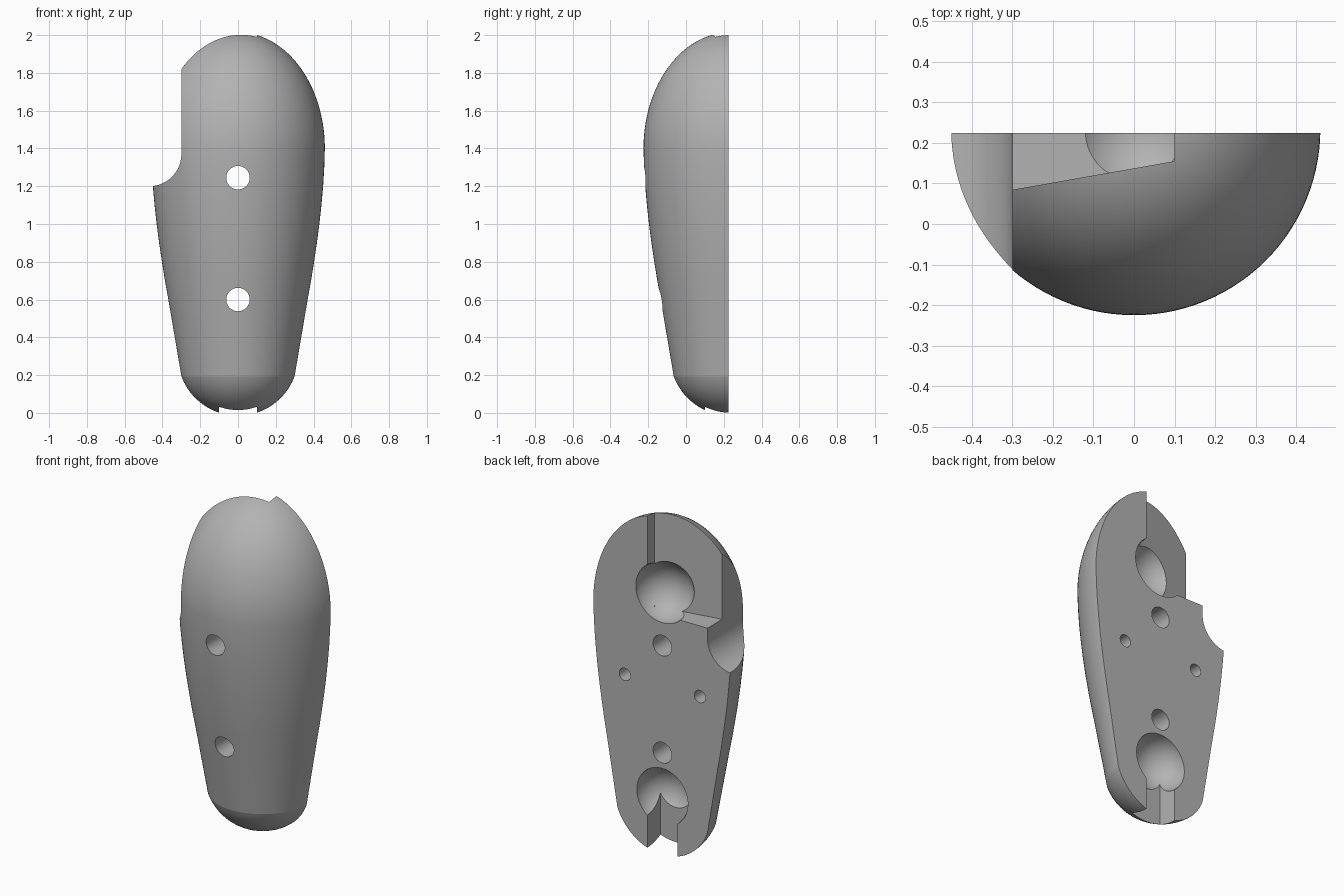
import bpy, bmesh, math
from mathutils import Matrix, Vector

cube = bpy.data.objects.get("Cube")
if cube:
    bpy.data.objects.remove(cube, do_unlink=True)

AXIS_Y, BACK_Y = 0.235, 0.225     # axis of the round body, flat back plane
FAR = 1.0                         # reach of cutters beyond the body


def make_object(name, bm):
    bmesh.ops.recalc_face_normals(bm, faces=bm.faces)
    mesh = bpy.data.meshes.new(name)
    bm.to_mesh(mesh)
    bm.free()
    obj = bpy.data.objects.new(name, mesh)
    bpy.context.collection.objects.link(obj)
    return obj


# Body profile: round foot, tapering sides, domed head
def body_profile():
    pts = []
    for i in range(21):
        a = math.asin(0.3 / 0.32) * i / 20
        pts.append((0.32 * math.sin(a), 0.305 - 0.32 * math.cos(a)))
    pts += [(0.335, 0.4), (0.369, 0.6), (0.387, 0.7), (0.403, 0.8),
            (0.418, 0.9), (0.431, 1.0), (0.442, 1.1), (0.451, 1.2), (0.457, 1.3)]
    for i in range(41):
        a = math.pi / 2 * i / 40
        pts.append((0.46 * math.cos(a), 1.4 + 0.615 * math.sin(a)))
    return pts


def make_body():
    bm = bmesh.new()
    verts = [bm.verts.new((r, AXIS_Y, z)) for r, z in body_profile()]
    edges = [bm.edges.new(pair) for pair in zip(verts, verts[1:])]
    bmesh.ops.spin(bm, geom=verts + edges, cent=(0, AXIS_Y, 0), axis=(0, 0, 1),
                   angle=2 * math.pi, steps=112)
    bmesh.ops.remove_doubles(bm, verts=bm.verts, dist=1e-4)
    # Slice off the back half and close it with a flat face
    cut = bmesh.ops.bisect_plane(bm, geom=bm.verts[:] + bm.edges[:] + bm.faces[:],
                                 plane_co=(0, BACK_Y, 0), plane_no=(0, 1, 0),
                                 clear_outer=True)
    rim = [e for e in cut["geom_cut"] if isinstance(e, bmesh.types.BMEdge)]
    bmesh.ops.contextual_create(bm, geom=rim)
    return make_object("handle_half", bm)


# Cutter helpers
def prism(name, corners, offset):
    bm = bmesh.new()
    face = bm.faces.new([bm.verts.new(c) for c in corners])
    new = bmesh.ops.extrude_face_region(bm, geom=[face])["geom"]
    bmesh.ops.translate(bm, vec=Vector(offset),
                        verts=[v for v in new if isinstance(v, bmesh.types.BMVert)])
    return make_object(name, bm)


def hole(name, x, z, radius, y_start):
    ring = [2 * math.pi * i / 64 for i in range(64)]
    corners = [(x + radius * math.cos(a), y_start, z + radius * math.sin(a)) for a in ring]
    return prism(name, corners, (0, FAR - y_start, 0))


def ball(name, z, radius):
    bm = bmesh.new()
    bmesh.ops.create_uvsphere(bm, u_segments=72, v_segments=36, radius=radius,
                              matrix=Matrix.Translation((0, BACK_Y + 0.003, z)))
    return make_object(name, bm)


body = make_body()

# Side notch with a rounded lower corner
arc = [math.pi / 2 * i / 24 for i in range(25)]
notch = [(-FAR, -FAR, 1.2)]
notch += [(-0.47 + 0.17 * math.sin(a), -FAR, 1.37 - 0.17 * math.cos(a)) for a in arc]
notch += [(-0.3, -FAR, 2.5), (-FAR, -FAR, 2.5)]

# Head pocket with a sloping floor
slope = math.tan(math.radians(10))
pocket = [(-0.6, 0.155 - 0.7 * slope, 1.43), (0.1, 0.155, 1.43),
          (0.1, FAR, 1.43), (-0.6, FAR, 1.43)]

# Foot slot below the lower socket
slot = [(-0.1, 0.1, -0.5), (0.1, 0.1, -0.5), (0.1, FAR, -0.5), (-0.1, FAR, -0.5)]

cutters = [
    prism("side_notch", notch, (0, 2 * FAR, 0)),
    prism("head_pocket", pocket, (0, 0, FAR)),
    prism("foot_slot", slot, (0, 0, 0.8)),
    ball("upper_socket", 1.56, 0.177),
    ball("lower_socket", 0.335, 0.17),
    hole("upper_bolt_hole", 0, 1.245, 0.062, -FAR),
    hole("lower_bolt_hole", 0, 0.6, 0.062, -FAR),
]
for side in (-1, 1):
    cutters.append(hole("pin_hole", side * 0.25, 1.005, 0.037, 0.075))

for cutter in cutters:
    cutter.hide_render = True
    mod = body.modifiers.new(cutter.name, "BOOLEAN")
    mod.operation, mod.solver, mod.object = "DIFFERENCE", "EXACT", cutter

bpy.ops.object.select_all(action="DESELECT")
body.select_set(True)
bpy.context.view_layer.objects.active = body
for mod in list(body.modifiers):
    bpy.ops.object.modifier_apply(modifier=mod.name)
for cutter in cutters:
    bpy.data.objects.remove(cutter, do_unlink=True)

# Material
grey = bpy.data.materials.new("plain_grey")
grey.use_nodes = True
colour = (0.45, 0.45, 0.45, 1)
grey.diffuse_color = colour
grey.node_tree.nodes["Principled BSDF"].inputs["Base Color"].default_value = colour
body.data.materials.clear()
body.data.materials.append(grey)
bpy.ops.object.shade_smooth_by_angle(angle=math.radians(9))
